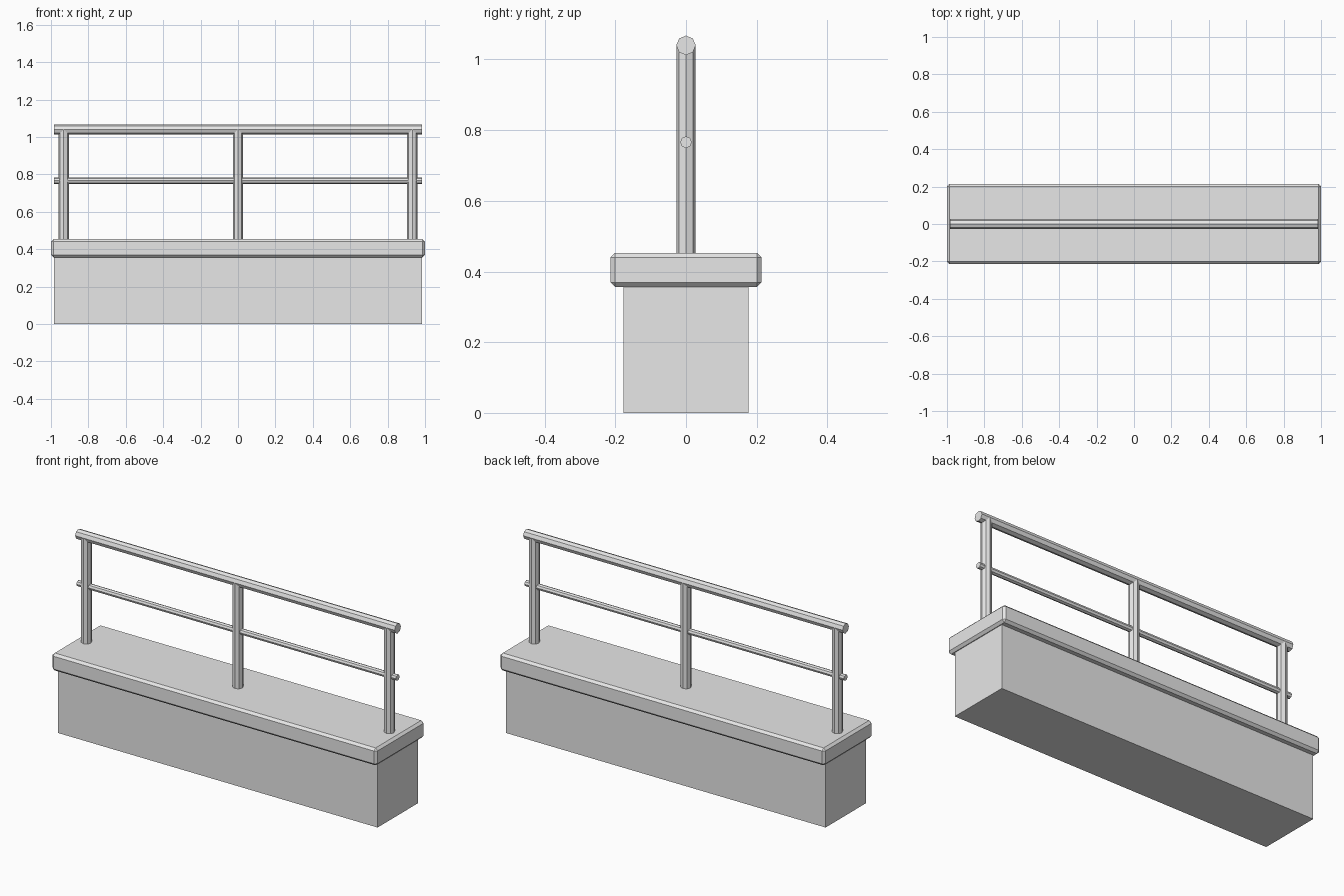
import bpy
from math import pi

default = bpy.data.objects.get("Cube")
if default:
    bpy.data.objects.remove(default, do_unlink=True)

# Single plain grey for the whole model
grey = bpy.data.materials.new("light_grey")
grey.use_nodes = True
grey.diffuse_color = (0.8, 0.8, 0.8, 1)
grey.node_tree.nodes["Principled BSDF"].inputs["Base Color"].default_value = (0.8, 0.8, 0.8, 1)


def finish(name):
    obj = bpy.context.object
    obj.name = name
    obj.data.materials.append(grey)
    return obj


def block(name, width, depth, bottom, top):
    bpy.ops.mesh.primitive_cube_add(size=1, location=(0, 0, (bottom + top) / 2))
    obj = finish(name)
    obj.scale = (width, depth, top - bottom)
    bpy.ops.object.transform_apply(location=False, rotation=False, scale=True)
    return obj


def tube(name, radius, length, location, horizontal=False):
    # Eight flat sides, with a corner pointing along each axis
    bpy.ops.mesh.primitive_cylinder_add(
        vertices=8, radius=radius, depth=length, location=location,
        rotation=(0, pi / 2 if horizontal else 0, 0))
    return finish(name)


# Wall and its chamfered coping slab
LENGTH = 1.966
COPING_TOP = 0.453
block("wall_base", LENGTH, 0.354, 0, 0.356)
coping = block("coping_slab", 2.0, 0.427, 0.356, COPING_TOP)
chamfer = coping.modifiers.new("chamfer", "BEVEL")
chamfer.width = 0.013
chamfer.segments = 1

# Railing: two horizontal rails on three posts
RAIL_Z = 1.04
tube("top_rail", 0.0275, LENGTH, (0, 0, RAIL_Z), True)
tube("middle_rail", 0.0165, LENGTH, (0, 0, 0.766), True)
for name, x in (("right_post", -0.932), ("middle_post", 0), ("left_post", 0.932)):
    tube(name, 0.0275, RAIL_Z - COPING_TOP, (x, 0, (RAIL_Z + COPING_TOP) / 2))
